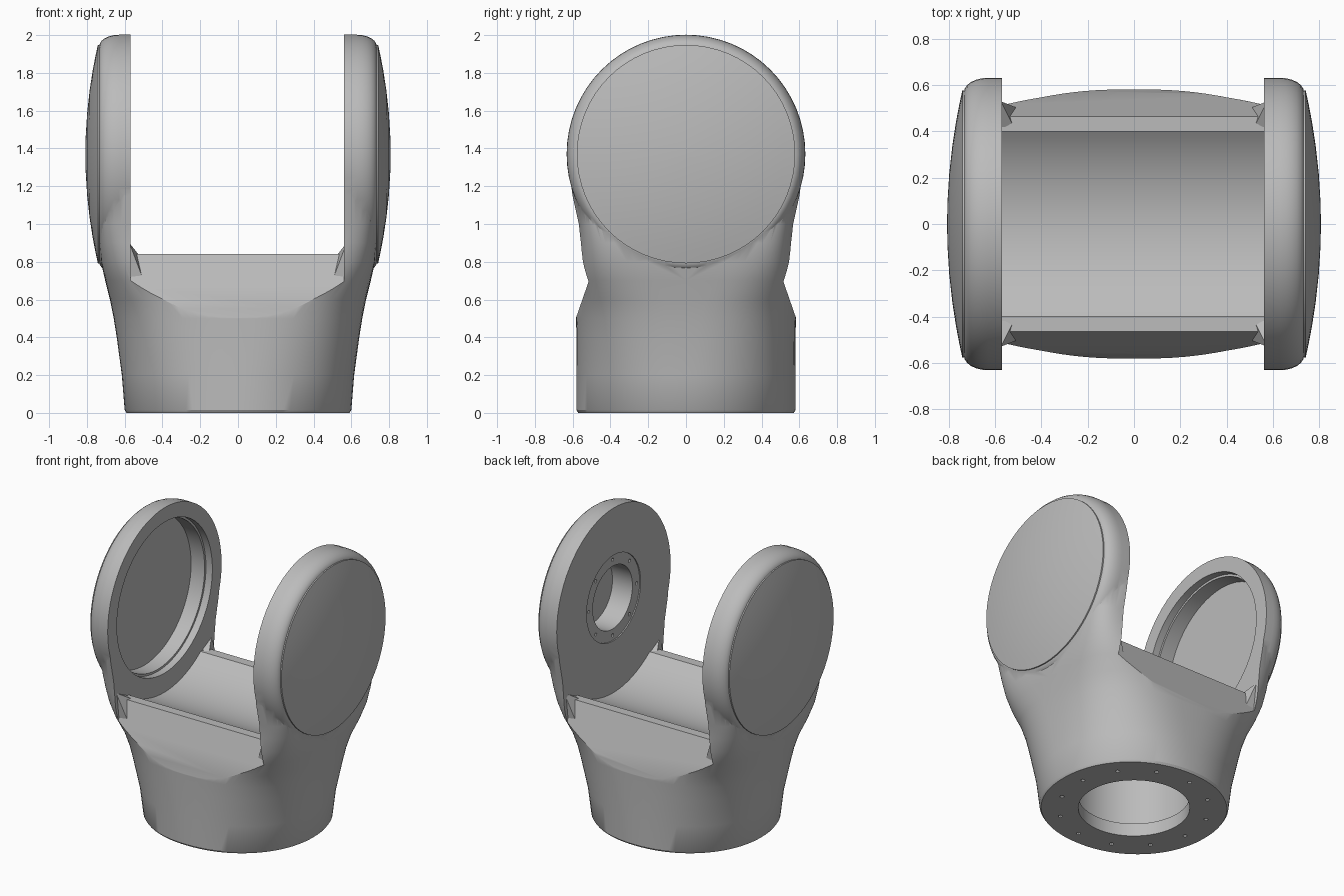
import bpy, bmesh
from math import sin, cos, pi, radians, copysign

if "Cube" in bpy.data.objects:
    bpy.data.objects.remove(bpy.data.objects["Cube"])

grey = bpy.data.materials.new("machined grey")
grey.use_nodes = True
colour = (0.5, 0.5, 0.5, 1)
grey.diffuse_color = colour
grey.node_tree.nodes["Principled BSDF"].inputs["Base Color"].default_value = colour

HUB = 1.37      # height of the fork axis


def finish(name, bm):
    bmesh.ops.recalc_face_normals(bm, faces=bm.faces)
    mesh = bpy.data.meshes.new(name)
    bm.to_mesh(mesh)
    bm.free()
    mesh.materials.append(grey)
    obj = bpy.data.objects.new(name, mesh)
    bpy.context.collection.objects.link(obj)
    return obj


def loft(bm, rings):
    rows = [[bm.verts.new(p) for p in ring] for ring in rings]
    n = len(rows[0])
    for a, b in zip(rows, rows[1:]):
        for i in range(n):
            j = (i + 1) % n
            bm.faces.new((a[i], a[j], b[j], b[i]))
    bm.faces.new(rows[0])
    bm.faces.new(rows[-1])


def angles(n):
    return [2 * pi * i / n for i in range(n)]


def turn_x(bm, profile, cy=0, cz=HUB, n=64):
    # Profile of (x, radius) turned about a line parallel to x
    loft(bm, [[(x, cy + r * cos(t), cz + r * sin(t)) for t in angles(n)]
              for x, r in profile])


def turn_z(bm, profile, cx=0, cy=0, n=64):
    loft(bm, [[(cx + r * cos(t), cy + r * sin(t), z) for t in angles(n)]
              for z, r in profile])


def section(z, half_x, half_y, power):
    def bend(v):
        return copysign(abs(v) ** (2 / power), v)
    return [(half_x * bend(cos(t)), half_y * bend(sin(t)), z) for t in angles(96)]


def boolean(target, other, operation):
    mod = target.modifiers.new(operation.lower(), 'BOOLEAN')
    mod.operation, mod.object, mod.solver = operation, other, 'EXACT'
    other.hide_render = True
    bpy.context.view_layer.objects.active = target
    bpy.ops.object.modifier_apply(modifier=mod.name)
    bpy.data.objects.remove(other)


def smooth(obj):
    bpy.ops.object.select_all(action='DESELECT')
    obj.select_set(True)
    bpy.context.view_layer.objects.active = obj
    bpy.ops.object.shade_smooth_by_angle(angle=radians(30))


# Body: round foot blending into a squarer fork
bm = bmesh.new()
stations = [(0, .59, .57, 2.1), (.015, .6, .58, 2.1), (.2, .615, .58, 2.25),
            (.4, .642, .58, 2.6), (.5, .658, .582, 2.8), (.6, .678, .583, 3.2),
            (.7, .703, .582, 4.2), (.8, .726, .577, 5.3), (.9, .735, .572, 6.6),
            (1.0, .737, .576, 8), (1.15, .737, .61, 8), (HUB, .735, .638, 8)]
loft(bm, [section(*s) for s in stations])
body = finish("fork_body", bm)

# Round arm heads with softened outer rims
for side in (1, -1):
    bm = bmesh.new()
    rim = [(.63 + .105 * sin(a), .57 + .062 * cos(a))
           for a in [radians(d) for d in range(0, 91, 15)]]
    turn_x(bm, [(side * x, r) for x, r in [(.4, .632)] + rim])
    boolean(body, finish("arm_head", bm), 'UNION')

# Slot between the arms, with a curved trough and sloping front and back
trough = radians(37)
arc = [(.664 * sin(a), HUB - .664 * cos(a))
       for a in [trough * (1 - i / 12) for i in range(25)]]
half = [(1, 2.3), (1, .395), (.62, .395), (.465, .84)]
outline = half + arc + [(-y, z) for y, z in reversed(half)]
bm = bmesh.new()
loft(bm, [[(x, y, z) for y, z in outline] for x in (-.57, .562)])
boolean(body, finish("slot_cutter", bm), 'DIFFERENCE')

# Hollow foot with a narrower mouth and a ring of bolt holes
bm = bmesh.new()
turn_z(bm, [(-.1, .355), (.09, .355), (.09, .4), (.6, .4)])
for t in angles(12):
    turn_z(bm, [(-.1, .014), (.05, .014)], .48 * cos(t + .13), .48 * sin(t + .13), 8)
boolean(body, finish("foot_cutter", bm), 'DIFFERENCE')

# Wide stepped bearing pocket in the right arm
bm = bmesh.new()
turn_x(bm, [(-.5, .53), (-.62, .53), (-.62, .515), (-.8, .515)])
boolean(body, finish("pocket_cutter", bm), 'DIFFERENCE')

# Shaft hole with a shallow bolted seat in the left arm
bm = bmesh.new()
turn_x(bm, [(.5, .3), (.57, .3), (.57, .22), (.8, .22)])
boolean(body, finish("shaft_cutter", bm), 'DIFFERENCE')
bm = bmesh.new()
for t in angles(8):
    turn_x(bm, [(.5, .012), (.62, .012)], .265 * cos(t), HUB + .265 * sin(t), 8)
boolean(body, finish("bolt_cutter", bm), 'DIFFERENCE')
smooth(body)

for side, word in ((1, "left"), (-1, "right")):
    # Domed side cover
    bm = bmesh.new()
    dome = [(.742 + .066 * (1 - (r / .578) ** 2), r)
            for r in (.578, .52, .44, .34, .22, .1, .01)]
    turn_x(bm, [(side * x, r) for x, r in [(.725, .578)] + dome])
    smooth(finish(word + "_cover", bm))

    # Small corner gussets where the slopes meet the arm
    for face, end in ((-1, "front"), (1, "back")):
        bm = bmesh.new()
        for x, y, z in ((.52, .42, .83), (.58, .42, .83), (.575, .42, .845),
                        (.575, .53, .9), (.5, .5, .7), (.58, .505, .7)):
            bm.verts.new((side * x, face * y, z))
        bmesh.ops.convex_hull(bm, input=bm.verts)
        finish(word + "_" + end + "_gusset", bm)
